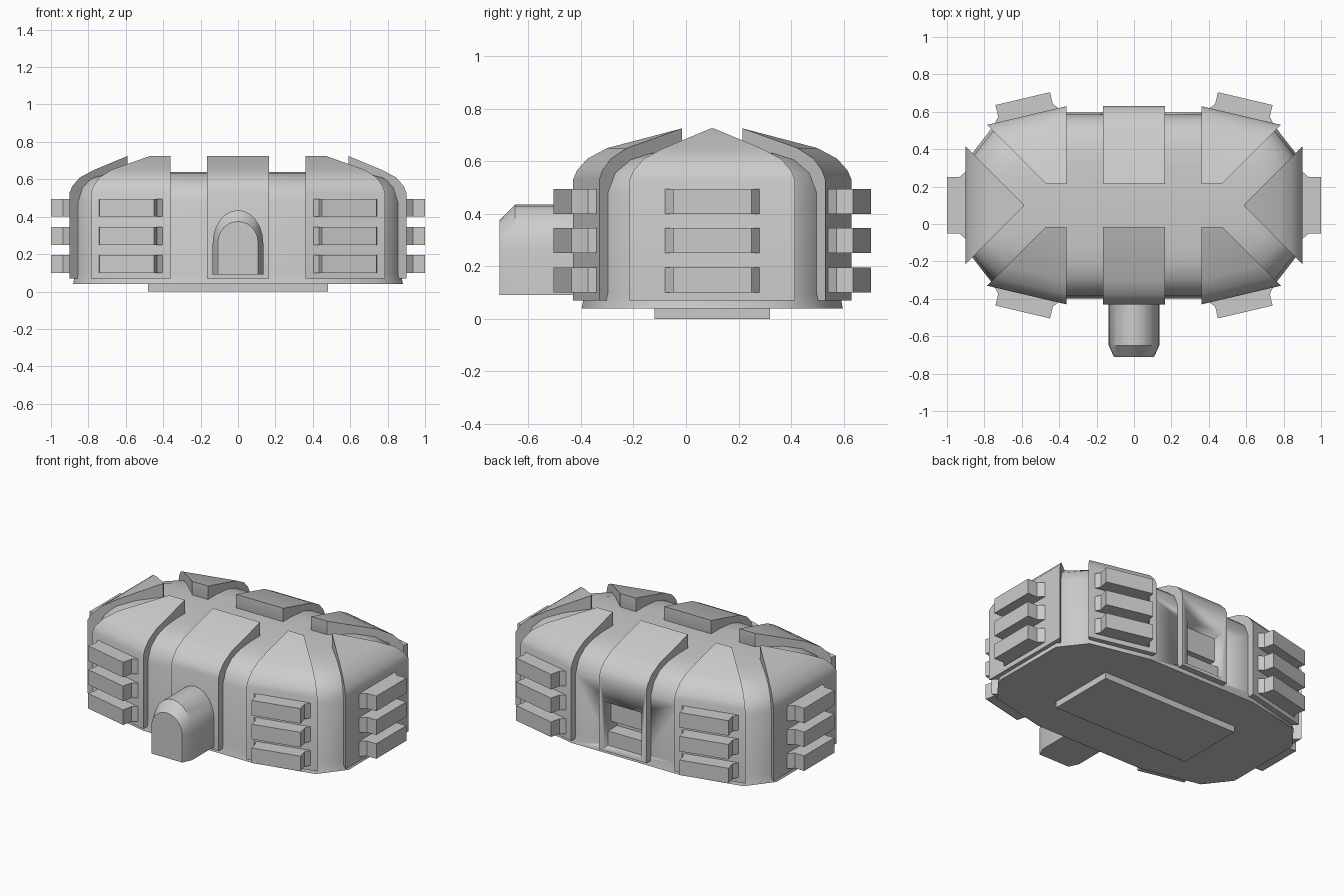
import bpy, bmesh, math
from mathutils import Vector, Matrix

old = bpy.data.objects.get("Cube")
if old:
    bpy.data.objects.remove(old, do_unlink=True)

MID_Y = 0.10  # the hull sits behind the centre because of the entry tunnel

grey = bpy.data.materials.new("light_grey")
grey.use_nodes = True
colour = (0.6, 0.6, 0.6, 1)
grey.diffuse_color = colour
grey.node_tree.nodes["Principled BSDF"].inputs["Base Color"].default_value = colour


def finish(name, bm, angle=40):
    bmesh.ops.remove_doubles(bm, verts=bm.verts, dist=1e-4)
    bmesh.ops.recalc_face_normals(bm, faces=bm.faces)
    mesh = bpy.data.meshes.new(name)
    bm.to_mesh(mesh)
    bm.free()
    mesh.materials.append(grey)
    obj = bpy.data.objects.new(name, mesh)
    obj.location.y = MID_Y
    bpy.context.collection.objects.link(obj)
    bpy.ops.object.select_all(action='DESELECT')
    obj.select_set(True)
    bpy.context.view_layer.objects.active = obj
    bpy.ops.object.shade_smooth_by_angle(angle=math.radians(angle))
    return obj


def loft(rings):
    """Skin a list of closed rings and cap both ends."""
    bm = bmesh.new()
    rows = [[bm.verts.new(p) for p in ring] for ring in rings]
    n = len(rows[0])
    for a, b in zip(rows, rows[1:]):
        for i in range(n):
            j = (i + 1) % n
            bm.faces.new((a[i], a[j], b[j], b[i]))
    bm.faces.new(rows[0])
    bm.faces.new(rows[-1])
    return bm


def clip(bm, point, normal):
    """Cut away everything on the normal side and close the cut."""
    geom = bm.verts[:] + bm.edges[:] + bm.faces[:]
    cut = bmesh.ops.bisect_plane(bm, geom=geom, plane_co=point, plane_no=normal, clear_outer=True)
    edges = [e for e in cut["geom_cut"] if isinstance(e, bmesh.types.BMEdge)]
    bmesh.ops.holes_fill(bm, edges=edges)


def mirrored(bm, sx, sy):
    bm.transform(Matrix.Diagonal((sx, sy, 1, 1)))
    return bm


def box(x0, x1, y0, y1, z0, z1):
    plan = [(x0, y0), (x1, y0), (x1, y1), (x0, y1)]
    return loft([[(x, y, z) for x, y in plan] for z in (z0, z1)])


# Hull: faceted oval plan that rolls over into a flat roof
def plan_ring(t, z):
    quarter = [(0.38, 0.485 - t), (0.75 - 0.9 * t, 0.4 - t), (0.87 - t, 0.25 - 0.5 * t)]
    right = quarter + [(x, -y) for x, y in reversed(quarter)]
    left = [(-x, -y) for x, y in right]
    return [(x, y, z) for x, y in right + left]


levels = [(-0.012, 0.04), (0, 0.1), (0, 0.48), (0.03, 0.555), (0.09, 0.605), (0.17, 0.63), (0.28, 0.64)]
hull = finish("hull", loft([plan_ring(t, z) for t, z in levels]))

# Base plate
finish("base_plate", box(-0.48, 0.48, -0.22, 0.22, 0, 0.06))

# Armour panel section: (outward distance, height)
SECTION = [(0.40, 0.07), (0.53, 0.07), (0.53, 0.53), (0.515, 0.565), (0.475, 0.61),
           (0.40, 0.65), (0.115, 0.725), (0.115, 0.58)]
SLOPE = 0.235


def panel(x0, x1, slope=0):
    rings = []
    for x in (x0, x1):
        drop = slope * (x - x0)
        rings.append([(x, d - drop * min(1, (d - 0.115) / 0.285), z) for d, z in SECTION])
    return loft(rings)


# Middle panels
finish("front_middle_panel", mirrored(panel(-0.165, 0.165), 1, -1))
back_panel = finish("back_middle_panel", panel(-0.165, 0.165))

# Vent pods: three stacked blocks with flared bases
POD = [(-0.18, -0.04), (-0.18, 0.0), (-0.15, 0.035), (-0.15, 0.1)]
POD_PLAN = POD + [(-u, v) for u, v in reversed(POD)]


def pod(z, centre, tilt):
    bm = loft([[(u, v, h) for u, v in POD_PLAN] for h in (z, z + 0.095)])
    bm.transform(Matrix.Translation((*centre, 0)) @ Matrix.Rotation(tilt, 4, 'Z'))
    return bm


POD_HEIGHTS = [("lower", 0.10), ("middle", 0.25), ("upper", 0.40)]

# Corner panels with their pods
for side, sx in (("left", 1), ("right", -1)):
    for end, sy in (("front", -1), ("back", 1)):
        bm = panel(0.36, 0.80, SLOPE)
        clip(bm, (0.47, 0.115, 0), Vector((1, -1, 0)).normalized())
        finish(f"{end}_{side}_corner_panel", mirrored(bm, sx, sy))
        for level, z in POD_HEIGHTS:
            bm = pod(z, (0.572, 0.473), -math.atan(SLOPE))
            finish(f"{end}_{side}_{level}_pod", mirrored(bm, sx, sy))

# End panels: same section turned sideways and mitred to a point
for side, sx in (("left", 1), ("right", -1)):
    bm = loft([[(0.37 + d if d > 0.2 else 0.59 + (d - 0.115), y, z) for d, z in SECTION] for y in (-0.4, 0.4)])
    for s in (1, -1):
        clip(bm, (0.585, 0, 0), Vector((-1, s, 0)).normalized())
    finish(f"{side}_end_panel", mirrored(bm, sx, 1))
    for level, z in POD_HEIGHTS:
        finish(f"{side}_end_{level}_pod", mirrored(pod(z, (0.9, 0), -math.pi / 2), sx, 1))


# Entry tunnel: arched section with a chamfered nose
def arch(y, half, top):
    spring = 0.26
    pts = [(-half, y, 0.09), (half, y, 0.09)]
    for i in range(13):
        a = math.pi * i / 12
        pts.append((half * math.cos(a), y, spring + (top - spring) * math.sin(a)))
    return pts


finish("entry_tunnel", loft([arch(-0.40, 0.135, 0.435), arch(-0.75, 0.135, 0.435), arch(-0.81, 0.108, 0.375)]), 30)

# Back doorway: recess cut through panel and hull, with a sill and shutter
cutter = finish("doorway_cutter", box(-0.13, 0.13, 0.40, 0.7, 0.09, 0.38))
cutter.hide_render = True
cutter.hide_viewport = True
for target in (hull, back_panel):
    mod = target.modifiers.new("doorway", 'BOOLEAN')
    mod.operation = 'DIFFERENCE'
    mod.solver = 'EXACT'
    mod.object = cutter
finish("back_door_shutter", box(-0.13, 0.13, 0.39, 0.46, 0.23, 0.38))
finish("back_door_sill", box(-0.13, 0.13, 0.39, 0.49, 0.09, 0.18))
